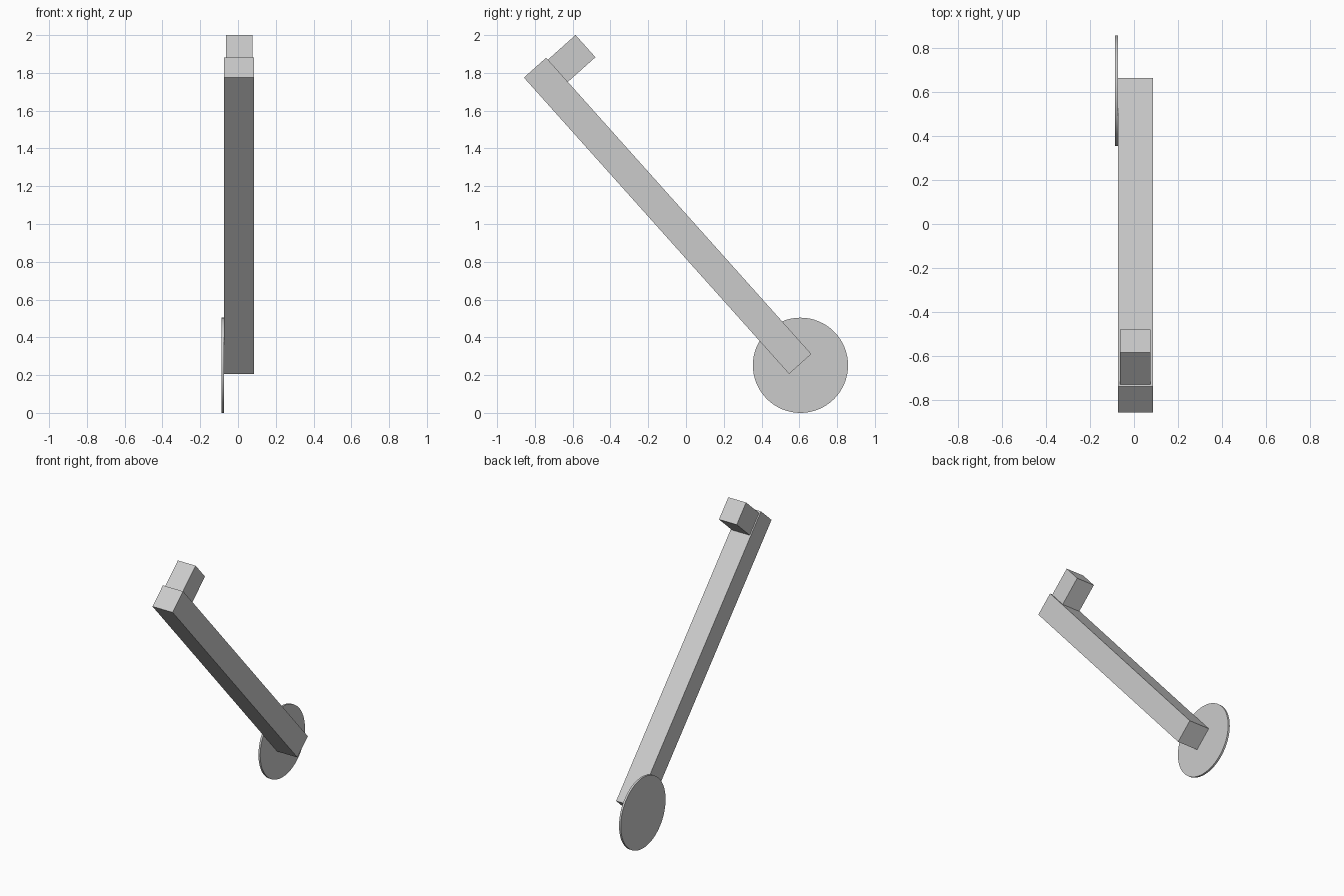
import bpy, bmesh, math
from mathutils import Vector

if "Cube" in bpy.data.objects:
    bpy.data.objects.remove(bpy.data.objects["Cube"])

# Tilted frame: u runs down the arm, v is perpendicular (up and back)
ORIGIN = Vector((0, -0.858, 1.775))
U = Vector((0, 1.404, -1.569)).normalized()
V = Vector((0, -U.z, U.y))
X = Vector((1, 0, 0))


def tilted_box(name, x, u, v):
    """Box given by its ranges along x, the arm and its normal."""
    bm = bmesh.new()
    bmesh.ops.create_cube(bm, size=1)
    for vert in bm.verts:
        a, b, c = (lo + (hi - lo) * (t + 0.5)
                   for (lo, hi), t in zip((x, u, v), vert.co))
        vert.co = ORIGIN + X * a + U * b + V * c
    bmesh.ops.recalc_face_normals(bm, faces=bm.faces)
    mesh = bpy.data.meshes.new(name)
    bm.to_mesh(mesh)
    bm.free()
    obj = bpy.data.objects.new(name, mesh)
    bpy.context.collection.objects.link(obj)
    return obj


# Long arm and the short block near its upper end
tilted_box("arm", (-0.073, 0.086), (0, 2.105), (0, 0.158))
tilted_box("handle_block", (-0.064, 0.076), (0.014, 0.172), (0.158, 0.354))

# Thin disc on the side of the lower end
bpy.ops.mesh.primitive_cylinder_add(
    vertices=64, radius=0.252, depth=0.014,
    location=(-0.080, 0.606, 0.252), rotation=(0, math.pi / 2, 0))
disc = bpy.context.object
disc.name = "disc"
bpy.ops.object.shade_smooth_by_angle(angle=math.radians(30))
